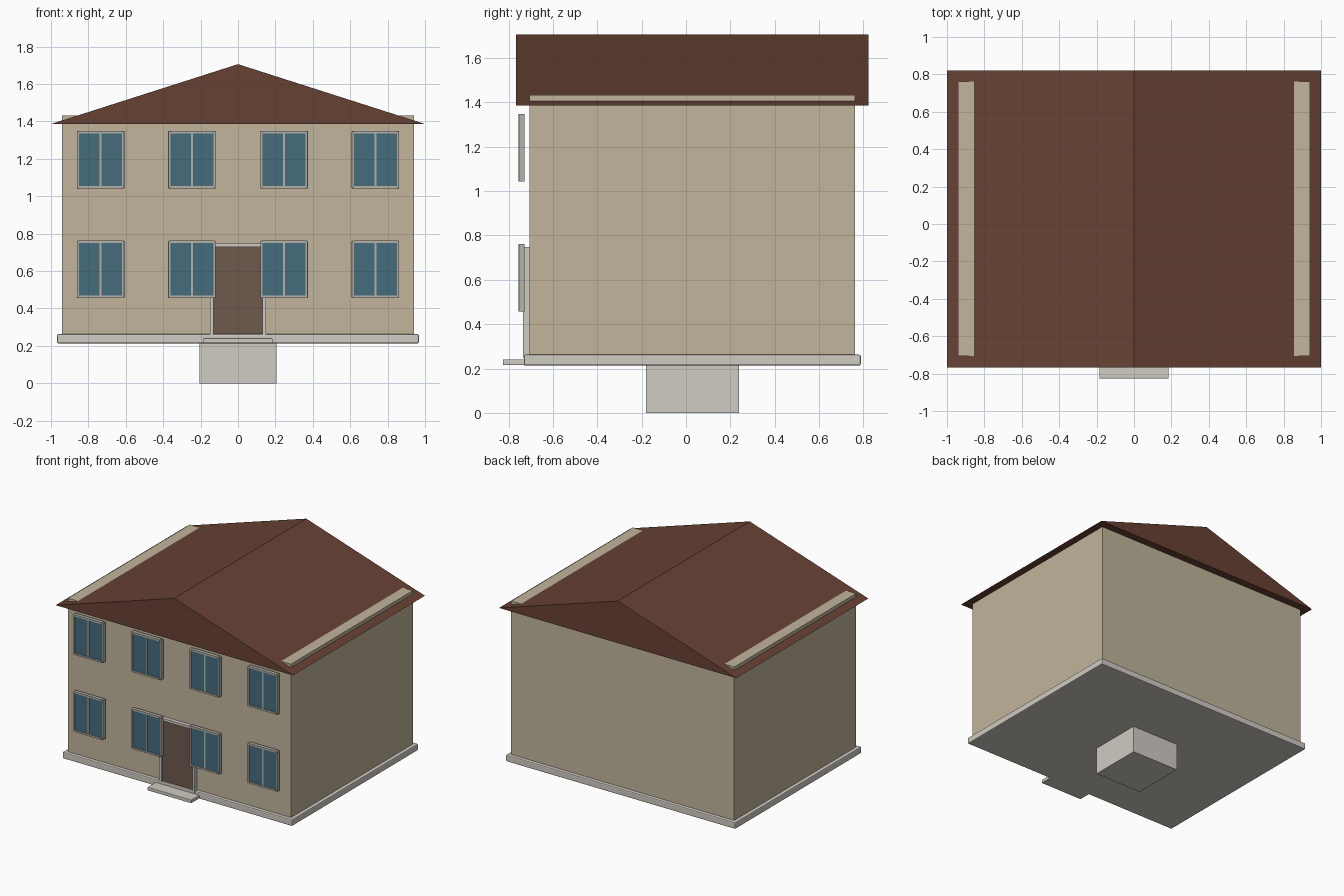
import bpy

cube = bpy.data.objects.get("Cube")
if cube:
    bpy.data.objects.remove(cube, do_unlink=True)


def material(name, *srgb):
    mat = bpy.data.materials.new(name)
    colour = [(c / 255) ** 2.2 for c in srgb] + [1.0]
    mat.diffuse_color = colour
    mat.use_nodes = True
    mat.node_tree.nodes["Principled BSDF"].inputs["Base Color"].default_value = colour
    return mat


plaster = material("beige plaster", 192, 179, 154)
stone = material("pale stone", 207, 202, 194)
tiles = material("brown roof tiles", 103, 67, 55)
glass = material("blue glass", 71, 108, 125)
wood = material("dark wood", 109, 90, 79)
trim = material("grey trim", 180, 176, 168)


def mesh_object(name, verts, faces, mat):
    mesh = bpy.data.meshes.new(name)
    mesh.from_pydata(verts, [], faces)
    mesh.materials.append(mat)
    obj = bpy.data.objects.new(name, mesh)
    bpy.context.collection.objects.link(obj)
    return obj


def box(name, xs, ys, zs, mat, bevel=0):
    verts = [(x, y, z) for x in xs for y in ys for z in zs]
    faces = [(0, 1, 3, 2), (4, 6, 7, 5), (0, 4, 5, 1),
             (2, 3, 7, 6), (0, 2, 6, 4), (1, 5, 7, 3)]
    obj = mesh_object(name, verts, faces, mat)
    if bevel:
        mod = obj.modifiers.new("Bevel", "BEVEL")
        mod.width = bevel
        mod.segments = 2
    return obj


# Base and walls; the wall tops show through the low edges of the roof
box("base_block", (-0.205, 0.205), (-0.18, 0.24), (0, 0.22), stone)
box("foundation", (-0.967, 0.967), (-0.73, 0.788), (0.213, 0.263), stone, 0.007)
box("walls", (-0.94, 0.94), (-0.705, 0.762), (0.255, 1.432), plaster)
box("door_step", (-0.185, 0.185), (-0.826, -0.70), (0.215, 0.241), stone, 0.004)

# Gable roof as a triangular prism
profile = [(-1, 1.386), (1, 1.386), (0, 1.706)]
roof_verts = [(x, y, z) for y in (-0.767, 0.822) for x, z in profile]
mesh_object("roof", roof_verts,
            [(0, 1, 2), (5, 4, 3), (0, 3, 4, 1), (1, 4, 5, 2), (2, 5, 3, 0)], tiles)

# Door with its frame
box("door", (-0.132, 0.132), (-0.722, -0.70), (0.262, 0.728), wood)
for side, s in (("right", -1), ("left", 1)):
    box("door_frame_" + side, sorted((s * 0.132, s * 0.15)), (-0.735, -0.70),
        (0.25, 0.747), stone)
box("door_frame_top", (-0.132, 0.132), (-0.735, -0.70), (0.728, 0.747), stone)


# Double windows, standing slightly proud of the front wall
def window(name, cx, cz):
    half_w, half_h, bar = 0.127, 0.153, 0.013
    ys = (-0.754, -0.727)
    box(name + "_glass", (cx - half_w + 0.005, cx + half_w - 0.005), (-0.748, -0.733),
        (cz - half_h + 0.005, cz + half_h - 0.005), glass)
    for s in (-1, 1):
        x = sorted((cx + s * half_w, cx + s * (half_w - bar)))
        z = sorted((cz + s * half_h, cz + s * (half_h - bar)))
        box(name + "_jamb", x, ys, (cz - half_h, cz + half_h), trim, 0.003)
        box(name + "_rail", (cx - half_w + bar, cx + half_w - bar), ys, z, trim)
    box(name + "_mullion", (cx - 0.005, cx + 0.005), (-0.752, -0.729),
        (cz - half_h + bar, cz + half_h - bar), trim)


for floor, z in (("lower", 0.609), ("upper", 1.195)):
    for i, x in enumerate((-0.735, -0.246, 0.246, 0.735)):
        window(f"{floor}_window_{i + 1}", x, z)
